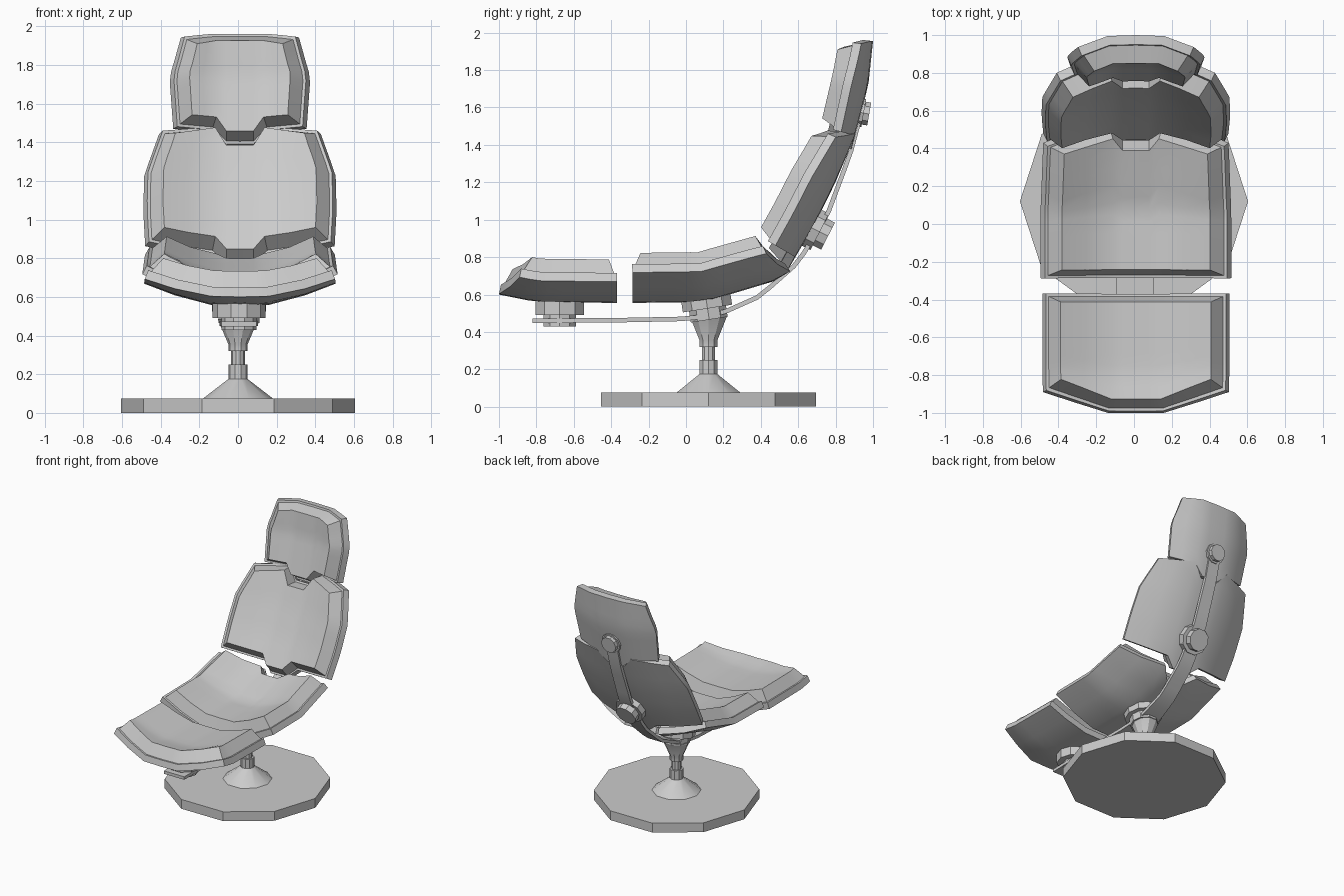
import bpy, bmesh
from math import sin, cos, pi, radians, hypot

if "Cube" in bpy.data.objects:
    bpy.data.objects.remove(bpy.data.objects["Cube"])

CX = 0.01  # cushions sit a hair right of the base


def finish(name, verts, faces, angle=30):
    me = bpy.data.meshes.new(name)
    me.from_pydata(verts, [], faces)
    bm = bmesh.new()
    bm.from_mesh(me)
    bmesh.ops.recalc_face_normals(bm, faces=bm.faces)
    bm.to_mesh(me)
    bm.free()
    ob = bpy.data.objects.new(name, me)
    bpy.context.collection.objects.link(ob)
    bpy.ops.object.select_all(action='DESELECT')
    ob.select_set(True)
    bpy.context.view_layer.objects.active = ob
    bpy.ops.object.shade_smooth_by_angle(angle=radians(angle))
    return ob


def lerp_table(t, x):
    """Piecewise linear lookup of rows (key, v1, v2...), extrapolating at the ends."""
    i = 0
    while i < len(t) - 2 and x > t[i + 1][0]:
        i += 1
    a, b = t[i], t[i + 1]
    f = (x - a[0]) / (b[0] - a[0])
    return [p + (q - p) * f for p, q in zip(a[1:], b[1:])]


def by_length(path):
    s, out = 0, []
    for i, p in enumerate(path):
        if i:
            s += hypot(p[0] - path[i - 1][0], p[1] - path[i - 1][1])
        out.append((s, *p))
    return out


def frame(t, s):
    """Point, normal and width on a (y, z, width) path."""
    y, z, w = lerp_table(t, s)
    a, b = lerp_table(t, s - 0.06), lerp_table(t, s + 0.06)
    ty, tz = b[0] - a[0], b[1] - a[1]
    d = hypot(ty, tz)
    return y, z, w, -tz / d, ty / d


def lathe(name, profile, y, z, tilt=0, sides=10, x=0.0):
    """Turned part from (radius, height) pairs, leaning by tilt about x."""
    verts, faces, n = [], [], sides
    for r, h in profile:
        for k in range(n):
            a = 2 * pi * k / n
            px, py = r * cos(a), r * sin(a)
            verts.append((x + px, y + py * cos(tilt) - h * sin(tilt),
                          z + py * sin(tilt) + h * cos(tilt)))
    for i in range(len(profile) - 1):
        for k in range(n):
            m = (k + 1) % n
            faces.append((i * n + k, i * n + m, (i + 1) * n + m, (i + 1) * n + k))
    faces += [tuple(range(n)), tuple(range(len(verts) - n, len(verts)))]
    return finish(name, verts, faces)


BUCKET = [(0, 0), (0.15, 0.005), (0.33, 0.07), (0.5, 0.16)]
# shell underside, shell rim, pad foot, pad top as (inset, height)
LAYERS = [(0, 0), (0, 0.05), (0.015, 0.052), (0.045, 0.145)]


def cushion(name, path, start, end, k=1.0, rows=8):
    """Bucket-shaped shell and raised pad swept along a path.
    start/end: how far each column (centre to edge) is pulled in at that end."""
    t = by_length(path)
    L = t[-1][0]
    cols = list(range(-4, 5))
    nc, nr = len(cols), rows + 1
    verts, faces = [], []
    for inset, h in LAYERS:
        for i in range(nr):
            for c in cols:
                j = abs(c)
                s0, s1 = inset + start[j], L - inset - end[j]
                y, z, w, ny, nz = frame(t, s0 + (s1 - s0) * i / rows)
                w -= inset
                x = [0, 0.07, 0.15, 0.15 + (w - 0.15) * 0.55, w][j]
                b = k * lerp_table(BUCKET, x)[0]
                m = k * (lerp_table(BUCKET, x + 0.08)[0] - lerp_table(BUCKET, max(x - 0.08, 0))[0]) / 0.16
                if j < 2:
                    m = 0
                d = hypot(m, 1)
                x -= h * m / d
                b += h / d
                verts.append((CX + (x if c > 0 else -x), y + ny * b, z + nz * b))
    size = nc * nr
    for base in (0, size * (len(LAYERS) - 1)):
        for i in range(rows):
            for c in range(nc - 1):
                q = base + i * nc + c
                faces.append((q, q + 1, q + nc + 1, q + nc))
    rim = ([c for c in range(nc)] + [i * nc + nc - 1 for i in range(1, nr)]
           + [rows * nc + c for c in range(nc - 2, -1, -1)]
           + [i * nc for i in range(rows - 1, 0, -1)])
    for l in range(len(LAYERS) - 1):
        for p, q in zip(rim, rim[1:] + rim[:1]):
            faces.append((l * size + p, l * size + q, (l + 1) * size + q, (l + 1) * size + p))
    return finish(name, verts, faces)


FLAT = [0, 0, 0, 0, 0]
NOTCH = [0.1, 0.1, 0.0, 0.03, 0.06]
TAB = [-0.075, -0.075, 0.0, 0.0, 0.0]

# Cushions, front to back and up
cushion("footrest_cushion", [(-1, 0.60, 0.49), (-0.8, 0.56, 0.495), (-0.37, 0.555, 0.495)],
        [0, 0, 0, 0.05, 0.09], FLAT, k=0.72)
cushion("seat_cushion", [(-0.285, 0.555, 0.505), (0.1, 0.56, 0.505), (0.5, 0.68, 0.49), (0.56, 0.72, 0.48)],
        FLAT, [0.1, 0.1, 0, 0.04, 0.08])
cushion("backrest_cushion", [(0.585, 0.80, 0.49), (0.69, 0.98, 0.5), (0.79, 1.18, 0.495), (0.91, 1.46, 0.40)],
        TAB, NOTCH, k=0.8)
cushion("headrest_cushion", [(0.905, 1.45, 0.345), (0.975, 1.72, 0.365), (1.0, 1.955, 0.30)],
        TAB, [0, 0, 0, 0.01, 0.02])

# Round base with its cone, post and swivel cup
lathe("base_disc", [(0.604, 0), (0.604, 0.075)], 0.12, 0)
lathe("base_cone_and_post", [(0.18, 0.075), (0.05, 0.175), (0.05, 0.25), (0.036, 0.25), (0.036, 0.32),
                             (0.05, 0.32), (0.05, 0.355), (0.105, 0.485)], 0.12, 0)


# Mounts: a narrow hub through the spine and a wider plate against the shell
def mount(name, y, z, tilt, r_hub, r_plate, hub, plate):
    lathe(name, [(r_hub, -hub), (r_hub, 0), (r_plate, 0), (r_plate, plate)], y, z, tilt, x=CX * 0.5)


mount("seat_mount", 0.115, 0.525, radians(9), 0.105, 0.14, 0.06, 0.075)
mount("footrest_mount", -0.675, 0.49, 0, 0.09, 0.137, 0.06, 0.08)
mount("backrest_mount", 0.715, 0.935, radians(63), 0.085, 0.115, 0.05, 0.05)
mount("headrest_mount", 0.95, 1.57, radians(80), 0.065, 0.08, 0.03, 0.025)

# Curved flat spine joining all mounts
spine = by_length([(-0.82, 0.448, 0.09), (-0.4, 0.45, 0.1), (0, 0.458, 0.09), (0.18, 0.482, 0.08),
                   (0.4, 0.58, 0.065), (0.61, 0.765, 0.06), (0.77, 1.03, 0.055),
                   (0.89, 1.35, 0.05), (0.962, 1.62, 0.05)])
N = 28
verts, faces = [], []
for i in range(N + 1):
    y, z, w, ny, nz = frame(spine, spine[-1][0] * i / N)
    for sx, h in ((-1, 0), (1, 0), (1, 0.024), (-1, 0.024)):
        verts.append((CX * 0.5 + sx * w, y + ny * h, z + nz * h))
for i in range(N):
    for c in range(4):
        d = (c + 1) % 4
        faces.append((4 * i + c, 4 * i + d, 4 * i + 4 + d, 4 * i + 4 + c))
faces += [(0, 1, 2, 3), tuple(range(4 * N, 4 * N + 4))]
finish("spine_strip", verts, faces)
